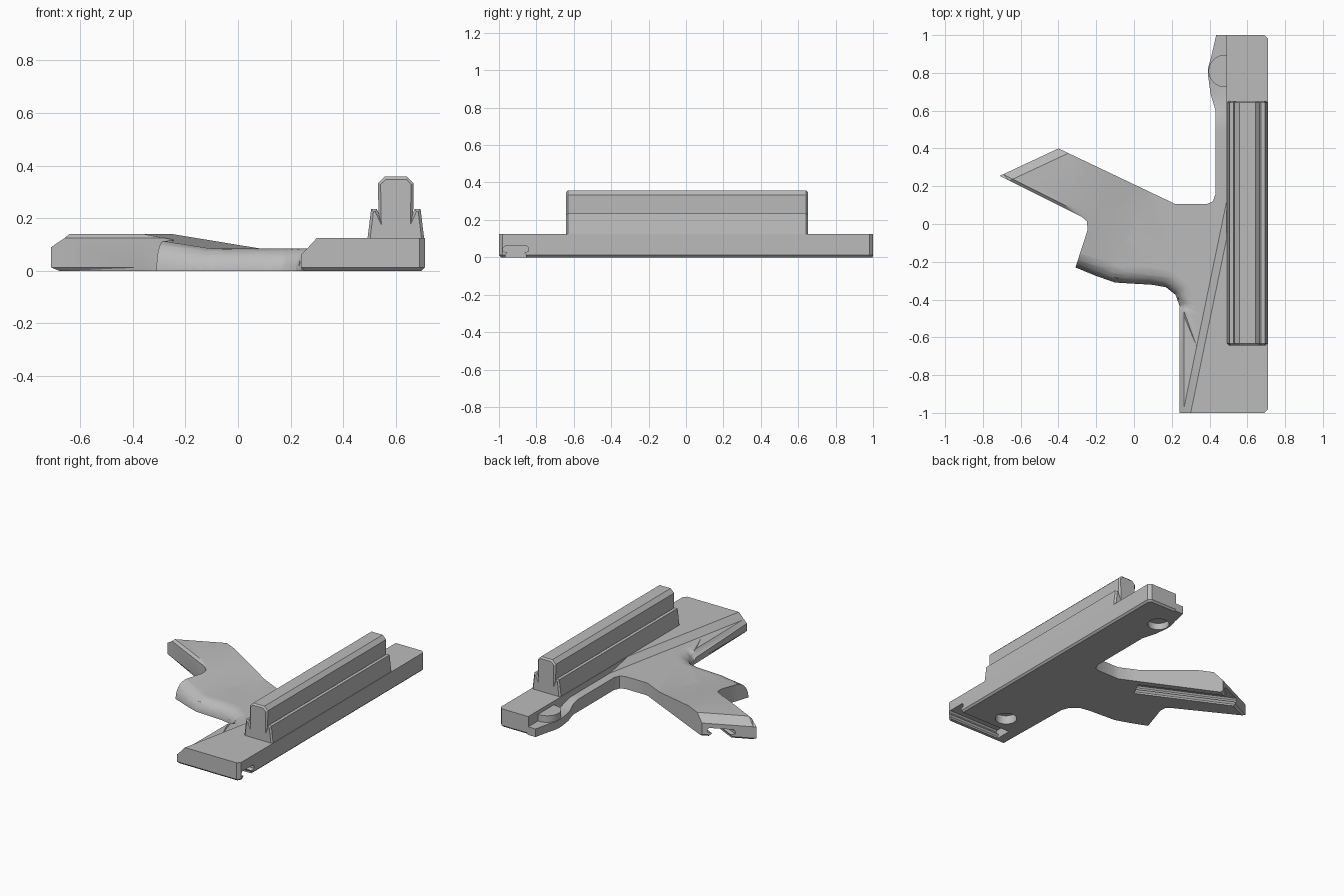
import bpy, bmesh, math
from mathutils import Matrix, Vector

if "Cube" in bpy.data.objects:
    bpy.data.objects.remove(bpy.data.objects["Cube"])

grey = bpy.data.materials.new("mid_grey")
grey.use_nodes = True
COLOUR = (0.5, 0.5, 0.5, 1)
grey.diffuse_color = COLOUR
grey.node_tree.nodes["Principled BSDF"].inputs["Base Color"].default_value = COLOUR


def make_object(name, bm, matrix=Matrix()):
    bmesh.ops.transform(bm, matrix=matrix, verts=bm.verts)
    bmesh.ops.recalc_face_normals(bm, faces=bm.faces)
    mesh = bpy.data.meshes.new(name)
    bm.to_mesh(mesh)
    bm.free()
    mesh.materials.append(grey)
    obj = bpy.data.objects.new(name, mesh)
    bpy.context.collection.objects.link(obj)
    return obj


def extrude(points, vector):
    """Solid made by pushing a closed outline along a vector."""
    bm = bmesh.new()
    face = bm.faces.new([bm.verts.new(p) for p in points])
    geom = bmesh.ops.extrude_face_region(bm, geom=[face])["geom"]
    top = [g for g in geom if isinstance(g, bmesh.types.BMVert)]
    bmesh.ops.translate(bm, vec=vector, verts=top)
    bmesh.ops.recalc_face_normals(bm, faces=bm.faces)
    return bm


def bevel(bm, width, rule):
    edges = [e for e in bm.edges if rule(e.verts[0].co, e.verts[1].co)]
    bmesh.ops.bevel(bm, geom=edges, offset=width, segments=1, affect='EDGES')


def prism_x(profile, start, end):
    return extrude([(start, y, z) for y, z in profile], (end - start, 0, 0))


def placed(x, y, degrees=0):
    return Matrix.Translation((x, y, 0)) @ Matrix.Rotation(math.radians(degrees), 4, 'Z')


def cylinder(name, x, y, radius, z0, z1):
    bm = bmesh.new()
    bmesh.ops.create_cone(bm, cap_ends=True, segments=40, radius1=radius,
                          radius2=radius, depth=z1 - z0)
    return make_object(name, bm, Matrix.Translation((x, y, (z0 + z1) / 2)))


# Plan of the arm and the plate beside the bar
front_edge = [Vector(p) for p in [(-0.31, -0.23), (-0.2, -0.275), (-0.1, -0.31), (0.1, -0.322),
                                  (0.17, -0.335), (0.22, -0.375), (0.24, -0.43)]]
outline = [Vector(p) for p in [
    (0.24, -1), (0.495, -1), (0.495, 1), (0.435, 1), (0.41, 0.89), (0.393, 0.83), (0.393, 0.78),
    (0.405, 0.69), (0.432, 0.6), (0.432, 0.16), (0.418, 0.12), (0.385, 0.105), (0.22, 0.105),
    (-0.4, 0.4), (-0.71, 0.255), (-0.28, 0.04), (-0.25, 0.015), (-0.245, -0.03)]] + front_edge

wedge_n = Vector((-0.979, 0.202))
arm_dir = Vector((-0.9, 0.436))
tip_n = Vector((0.424, -0.906))
lower_n = Vector((0.447, 0.894))
wedge_p, tip_p = Vector((0.3, -1)), Vector((-0.71, 0.255))
ROUND = 0.085


def edge_distance(p):
    best = 9
    for a, b in zip(front_edge, front_edge[1:]):
        t = max(0, min(1, (p - a).dot(b - a) / (b - a).length_squared))
        best = min(best, (p - a - t * (b - a)).length)
    return best


def height(p):
    if p.x > 0.35 and p.y > 0.5:                       # low ledge at the back
        return 0.085 - 0.03 * max(0, min(1, (p.y - 0.55) / 0.11))
    h = 0.085
    if p.x < 0.3:                                      # arm rises to its tip
        h += 0.055 * max(0, min(1, p.dot(arm_dir) / 0.37))
    d = (p - wedge_p).dot(wedge_n)
    h = max(h, 0.125 - max(0, d))                      # sloped plate edge
    if p.y < -0.4:
        h = min(h, 0.062 + p.x - 0.24)
        h = max(h, 0.05)
        if d <= 0:
            h = 0.125
    if p.x < -0.2 and p.y > 0:                         # tip chamfers
        h = min(h, 0.09 + 1.1 * (p - tip_p).dot(tip_n))
        h = min(h, 0.125 + max(0, (p - tip_p).dot(lower_n)))
    d = edge_distance(p)
    if d < ROUND:                                      # rounded front edge
        h *= max(0.06, math.sqrt(1 - (1 - d / ROUND) ** 2))
    return h


body_mesh = extrude([(p.x, p.y, 0) for p in outline], (0, 0, 0.2))


def body_bottom(a, b):
    if a.z + b.z > 0.01:
        return False
    m = (a + b) / 2
    tip = m.x < -0.4 and m.y > 0.1
    plate = m.y < -0.5 and m.x < 0.45
    return tip or plate


bevel(body_mesh, 0.013, body_bottom)

# Cut the body along every crease line, then shape its top
cuts = [(wedge_p, wedge_n), (wedge_p + wedge_n * 0.04, wedge_n), (Vector((0, 0)), arm_dir),
        (arm_dir * 0.37, arm_dir), (arm_dir * 0.18, arm_dir), (tip_p + tip_n * 0.045, tip_n),
        (tip_p + lower_n * 0.015, lower_n), (Vector((0.264, 0)), Vector((1, 0)))]
cuts += [(Vector((0, y)), Vector((0, 1))) for y in (0.5, 0.55, 0.66, -0.4)]
for a, b in zip(front_edge, front_edge[1:]):
    n = Vector((a.y - b.y, b.x - a.x)).normalized()
    cuts += [(a + n * ROUND * f, n) for f in (0.04, 0.14, 0.3, 0.55, 1)]
for p, n in cuts:
    bmesh.ops.bisect_plane(body_mesh, geom=body_mesh.verts[:] + body_mesh.edges[:] + body_mesh.faces[:],
                           dist=1e-5, plane_co=p.to_3d(), plane_no=n.to_3d())
for v in body_mesh.verts:
    if v.co.z > 0.19:
        v.co.z = height(v.co.xy)
bmesh.ops.triangulate(body_mesh, faces=body_mesh.faces)
arm_and_plate = make_object("arm_and_plate", body_mesh)

# Long straight bar
bar = prism_x([(-0.11, 0), (0.11, 0), (0.11, 0.125), (-0.11, 0.125)], -1, 1)
bevel(bar, 0.02, lambda a, b: a.y < -0.1 and b.y < -0.1 and abs(a.z - b.z) > 0.1)
bevel(bar, 0.012, lambda a, b: a.z + b.z < 0.01 and a.y + b.y < 0.2)
base_bar = make_object("base_bar", bar, placed(0.6, 0, 90))

# Stepped rail on the bar
half = [(0.108, 0.12), (0.094, 0.235), (0.072, 0.235), (0.066, 0.222), (0.068, 0.333), (0.042, 0.358)]
rail_mesh = prism_x(half + [(-y, z) for y, z in reversed(half)], -0.642, 0.652)
bevel(rail_mesh, 0.01, lambda a, b: abs(a.x - b.x) < 0.01 and a.z + b.z > 0.3)
rail = make_object("rail", rail_mesh, placed(0.6, 0, 90))

# Round boss on the ledge
boss = cylinder("round_boss", 0.48, 0.81, 0.085, 0.05, 0.1)

# Undercut slots and round sockets underneath
side = [(0.055, -0.02), (0.055, 0.012), (0.045, 0.025), (0.068, 0.032), (0.068, 0.05), (0.058, 0.06)]
slot = side + [(-y, z) for y, z in reversed(side)]
cutters = [
    make_object("bar_slot_cutter", prism_x(slot, 0, 0.6), placed(0.32, -0.91)),
    make_object("arm_slot_cutter", prism_x(slot, -0.62, 0.1), placed(-0.51, 0.348, 154.2)),
    cylinder("front_socket_cutter", 0.44, -0.74, 0.068, -0.05, 0.06),
    cylinder("back_socket_cutter", 0.47, 0.8, 0.068, -0.05, 0.045)]
for obj in (arm_and_plate, base_bar):
    for cutter in cutters:
        cutter.hide_render = True
        mod = obj.modifiers.new(cutter.name, 'BOOLEAN')
        mod.operation, mod.solver, mod.object = 'DIFFERENCE', 'EXACT', cutter
        bpy.context.view_layer.objects.active = obj
        bpy.ops.object.modifier_apply(modifier=mod.name)
for cutter in cutters:
    bpy.data.objects.remove(cutter)

# Smooth the curved surfaces, keep creases sharp
bpy.ops.object.select_all(action='DESELECT')
for obj in (arm_and_plate, base_bar, rail, boss):
    obj.select_set(True)
bpy.context.view_layer.objects.active = arm_and_plate
bpy.ops.object.shade_smooth_by_angle(angle=math.radians(28))
